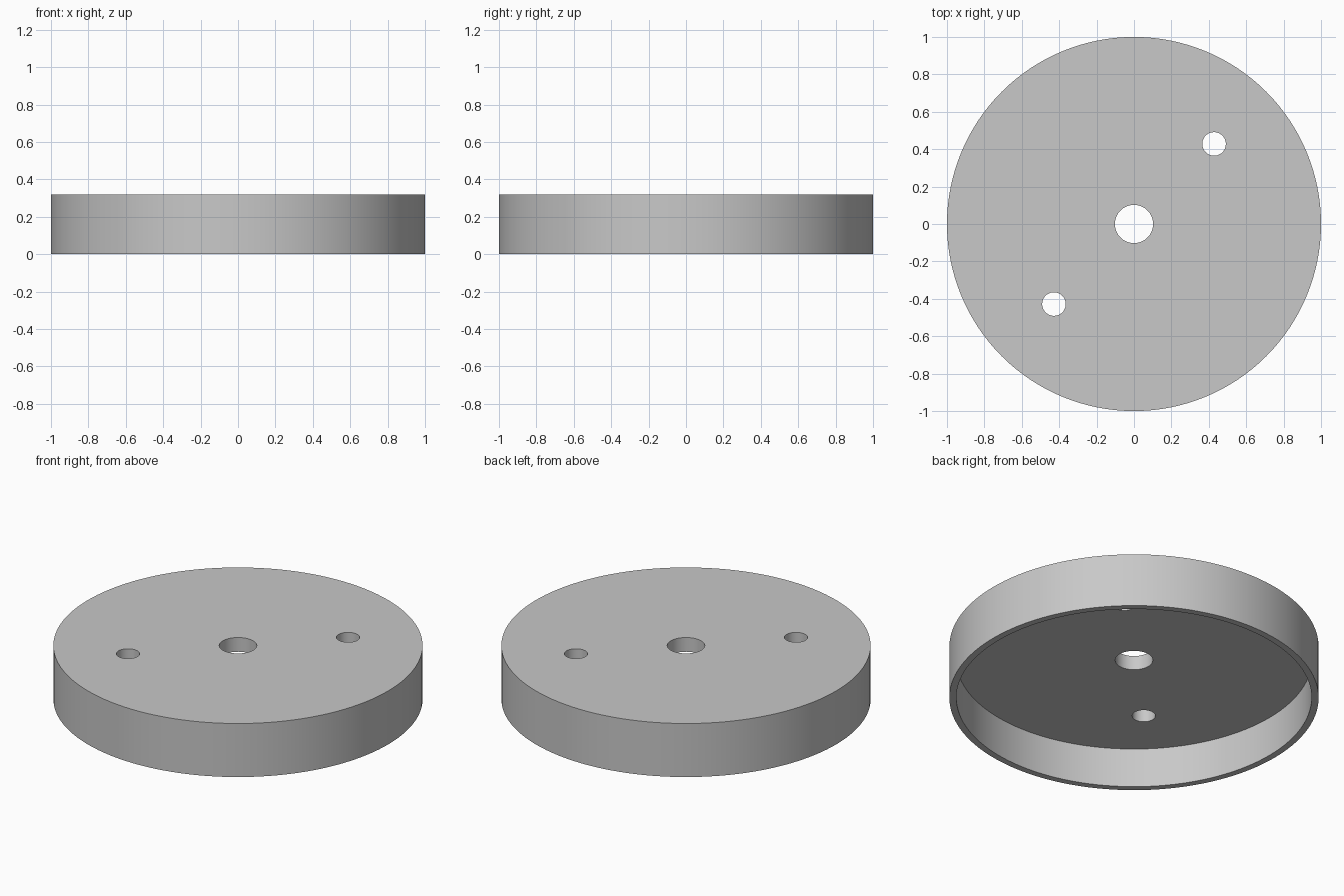
import bpy

RADIUS, HEIGHT = 1.0, 0.32
INNER_RADIUS, CEILING = 0.962, 0.235
HOLE_OFFSET = 0.428

if "Cube" in bpy.data.objects:
    bpy.data.objects.remove(bpy.data.objects["Cube"], do_unlink=True)

# Single plain grey
grey = bpy.data.materials.new("light grey")
grey.use_nodes = True
colour = (0.58, 0.58, 0.58, 1)
grey.diffuse_color = colour
grey.node_tree.nodes["Principled BSDF"].inputs["Base Color"].default_value = colour


def cylinder(name, radius, bottom, top, x=0, y=0, sides=128):
    bpy.ops.mesh.primitive_cylinder_add(
        vertices=sides, radius=radius, depth=top - bottom,
        location=(x, y, (bottom + top) / 2))
    obj = bpy.context.object
    obj.name = name
    obj.data.materials.append(grey)
    return obj


def cut(target, cutter):
    cutter.hide_render = True
    mod = target.modifiers.new(cutter.name, 'BOOLEAN')
    mod.operation = 'DIFFERENCE'
    mod.solver = 'EXACT'
    mod.object = cutter
    bpy.context.view_layer.objects.active = target
    bpy.ops.object.modifier_apply(modifier=mod.name)
    bpy.data.objects.remove(cutter, do_unlink=True)


# Round cap, hollow underneath with a thin rim
cap = cylinder("round_cap", RADIUS, 0, HEIGHT)
cut(cap, cylinder("hollow_cutter", INNER_RADIUS, -0.1, CEILING))

# Centre hole and two smaller holes on the diagonal
cut(cap, cylinder("centre_hole_cutter", 0.102, 0.1, 0.5, sides=64))
for side in (-1, 1):
    offset = side * HOLE_OFFSET
    cut(cap, cylinder("small_hole_cutter", 0.063, 0.1, 0.5, offset, offset, 48))

# Smooth walls with crisp edges
bpy.ops.object.select_all(action='DESELECT')
cap.select_set(True)
bpy.context.view_layer.objects.active = cap
bpy.ops.object.shade_smooth_by_angle()
